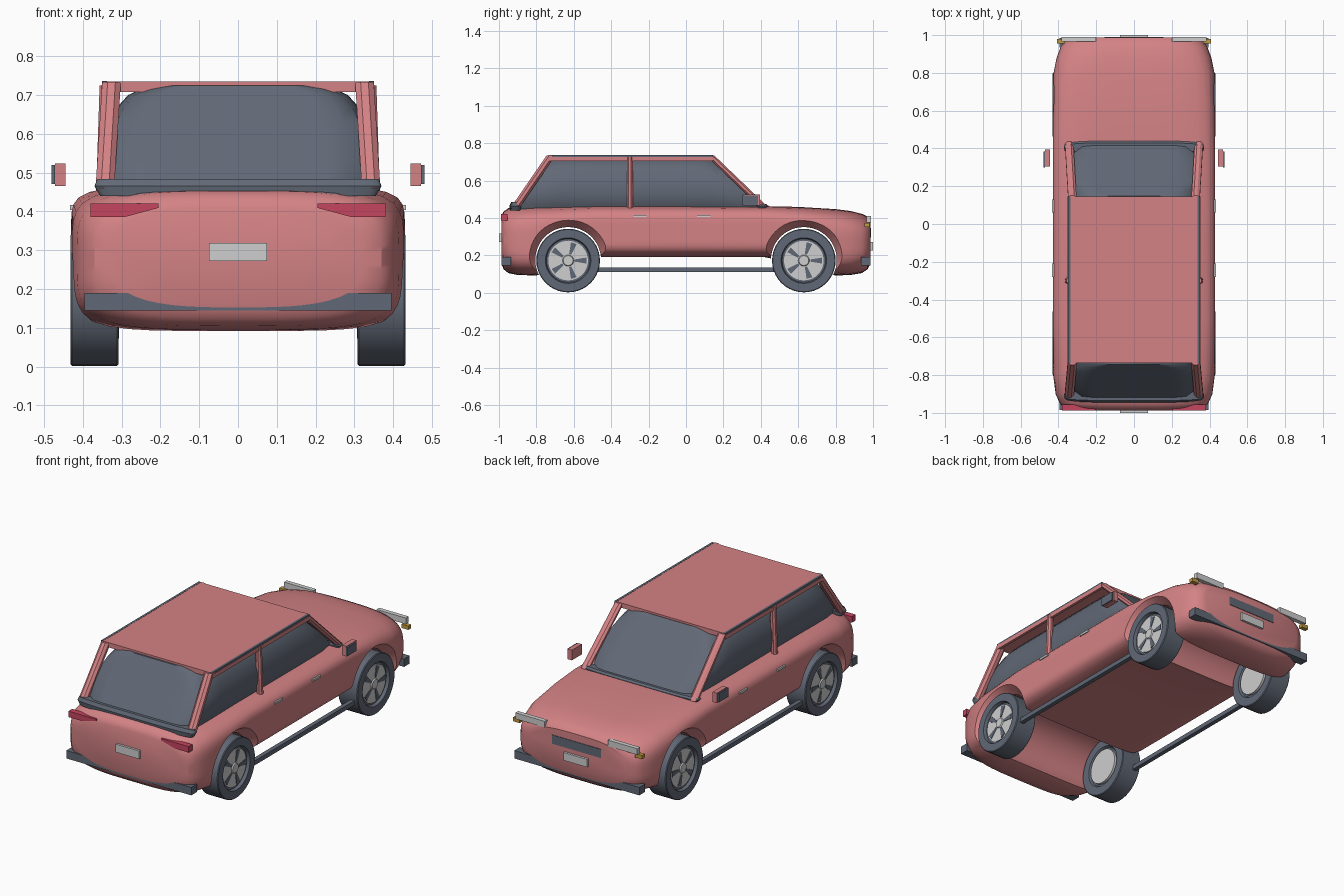
import bpy, bmesh
from math import sin, cos, pi, radians
from mathutils import Vector

cube = bpy.data.objects.get("Cube")
if cube:
    bpy.data.objects.remove(cube, do_unlink=True)


def material(name, r, g, b):
    m = bpy.data.materials.new(name)
    m.use_nodes = True
    m.diffuse_color = (r, g, b, 1)
    m.node_tree.nodes["Principled BSDF"].inputs["Base Color"].default_value = (r, g, b, 1)
    return m


PINK = material("rose paint", 0.66, 0.225, 0.235)
GREY = material("slate grey", 0.12, 0.14, 0.18)
SILVER = material("light grey", 0.62, 0.62, 0.62)
RED = material("lamp red", 0.56, 0.06, 0.115)
AMBER = material("amber", 0.55, 0.32, 0.05)


def finish(name, bm, mat, smooth=True):
    bmesh.ops.recalc_face_normals(bm, faces=bm.faces)
    me = bpy.data.meshes.new(name)
    bm.to_mesh(me)
    bm.free()
    me.materials.append(mat)
    ob = bpy.data.objects.new(name, me)
    bpy.context.collection.objects.link(ob)
    if smooth:
        smooth_edges(ob)
    return ob


def smooth_edges(ob):
    bpy.ops.object.select_all(action='DESELECT')
    bpy.context.view_layer.objects.active = ob
    ob.select_set(True)
    bpy.ops.object.shade_smooth_by_angle(angle=radians(32))


def loft(name, rings, mat):
    """Skin a list of equal point rings and cap both ends."""
    bm = bmesh.new()
    loops = [[bm.verts.new(p) for p in ring] for ring in rings]
    n = len(loops[0])
    for a, b in zip(loops, loops[1:]):
        for i in range(n):
            j = (i + 1) % n
            bm.faces.new((a[i], a[j], b[j], b[i]))
    bm.faces.new(loops[0])
    bm.faces.new(loops[-1])
    return finish(name, bm, mat)


def oval(hu, hv, power, n=64):
    """Rounded rectangle as a superellipse."""
    pts = []
    for i in range(n):
        c, s = cos(2 * pi * i / n), sin(2 * pi * i / n)
        k = (abs(c) ** power + abs(s) ** power) ** (-1 / power)
        pts.append((hu * c * k, hv * s * k))
    return pts


def box(name, x, y, z, mat):
    bm = bmesh.new()
    bmesh.ops.create_cube(bm, size=1)
    for v in bm.verts:
        v.co = [lo + (c + 0.5) * (hi - lo) for c, (lo, hi) in zip(v.co, (x, y, z))]
    return finish(name, bm, mat, False)


def pair(name, x, y, z, mat):
    box("left_" + name, x, y, z, mat)
    box("right_" + name, (-x[1], -x[0]), y, z, mat)


def lathe_x(name, profile, cy, cz, mat, n=40):
    """Turn (x, radius) pairs around an axis along x."""
    return loft(name, [[(x, cy + r * cos(2 * pi * i / n), cz + r * sin(2 * pi * i / n))
                        for i in range(n)] for x, r in profile], mat)


def post(name, a, b, r, mat, n=8):
    """Straight bar between two points, with level ends."""
    turn = [(r * cos(pi * (2 * i + 1) / n), r * sin(pi * (2 * i + 1) / n)) for i in range(n)]
    return loft(name, [[Vector(p) + Vector((u, v, 0)) for u, v in turn] for p in (a, b)], mat)


# Body shell: y, half width, bottom, top, squareness
sections = [
    (-0.987, 0.325, 0.155, 0.41, 3), (-0.975, 0.37, 0.125, 0.435, 3.4),
    (-0.95, 0.393, 0.105, 0.452, 3.8), (-0.90, 0.415, 0.095, 0.459, 4.2),
    (-0.80, 0.428, 0.092, 0.463, 5), (-0.50, 0.43, 0.19, 0.465, 6),
    (0.0, 0.43, 0.19, 0.465, 6), (0.42, 0.43, 0.19, 0.463, 6),
    (0.60, 0.43, 0.155, 0.459, 5.2), (0.80, 0.426, 0.092, 0.447, 4.4),
    (0.88, 0.41, 0.095, 0.437, 3.8), (0.94, 0.387, 0.105, 0.422, 3.4),
    (0.97, 0.362, 0.125, 0.408, 3.2), (0.987, 0.32, 0.155, 0.388, 3)]
body = loft("body", [[(u, y, (lo + hi) / 2 + v) for u, v in oval(w, (hi - lo) / 2, p)]
                     for y, w, lo, hi, p in sections], PINK)

# Wheel arches cut across the body, flaring outwards
AXLE, HUB = 0.63, 0.172
for y in (-AXLE, AXLE):
    cutter = lathe_x("arch_cutter", [(-0.6, 0.215), (-0.43, 0.215), (-0.375, 0.176),
                                     (0.375, 0.176), (0.43, 0.215), (0.6, 0.215)],
                     y, 0.175, PINK, 48)
    cutter.hide_render = True
    mod = body.modifiers.new("arch", 'BOOLEAN')
    mod.operation, mod.solver, mod.object = 'DIFFERENCE', 'EXACT', cutter
    bpy.context.view_layer.objects.active = body
    bpy.ops.object.modifier_apply(modifier=mod.name)
    bpy.data.objects.remove(cutter, do_unlink=True)
smooth_edges(body)

# Cabin glass: height and half width, with sloping front and rear
rings = []
for z, w in [(0.44, 0.315), (0.48, 0.338), (0.53, 0.347), (0.58, 0.344), (0.63, 0.33),
             (0.67, 0.31), (0.70, 0.283), (0.715, 0.25), (0.724, 0.20)]:
    front, rear = 0.43 - 1.07 * (z - 0.46), -0.935 + 0.72 * (z - 0.46)
    rings.append([(u, (front + rear) / 2 + v, z)
                  for u, v in oval(w, (front - rear) / 2, 12)])
loft("cabin_glass", rings, GREY)

# Curved ledges below the windscreen and rear window
for name, y, depth, top in (("windscreen_ledge", 0.405, 0.035, 0.474),
                            ("rear_window_ledge", -0.91, 0.035, 0.484)):
    loft(name, [[(u, y + v, z) for u, v in oval(w, depth * k, 4)]
                for z, w, k in ((0.44, 0.355, 0.9), (0.465, 0.37, 1), (top, 0.362, 0.7))], GREY)

# Roof, rails, gutters and pillars
box("roof", (-0.337, 0.337), (-0.735, 0.145), (0.708, 0.735), PINK)
pair("roof_rail", (0.337, 0.352), (-0.735, 0.145), (0.703, 0.726), PINK)
pair("roof_gutter", (0.337, 0.35), (-0.735, 0.145), (0.726, 0.736), GREY)
for side, s in (("left", 1), ("right", -1)):
    post(side + "_windscreen_pillar", (s * 0.343, 0.415, 0.46), (s * 0.326, 0.13, 0.733), 0.024, PINK)
    post(side + "_rear_pillar", (s * 0.343, -0.91, 0.46), (s * 0.326, -0.722, 0.733), 0.026, PINK)
    post(side + "_door_pillar", (s * 0.349, -0.3, 0.45), (s * 0.34, -0.3, 0.725), 0.018, PINK)

# Wheels
for side, s in (("left", 1), ("right", -1)):
    for end, y in (("front", AXLE), ("rear", -AXLE)):
        name = side + "_" + end
        lathe_x(name + "_tyre", [(s * x, r) for x, r in (
            (0.32, 0.11), (0.308, 0.118), (0.308, 0.166), (0.312, 0.17),
            (0.428, 0.17), (0.432, 0.166), (0.432, 0.122), (0.415, 0.116))], y, HUB, GREY)
        lathe_x(name + "_rim", [(s * x, r) for x, r in (
            (0.307, 0.1), (0.42, 0.106), (0.42, 0.03), (0.426, 0.026))], y, HUB, SILVER)
        # Five dark openings between the spokes
        for k in range(5):
            a = 2 * pi * k / 5
            shape = [(0.035, -0.006), (0.098, -0.016), (0.098, 0.016), (0.035, 0.006)]
            loft(name + "_rim_slot", [[(s * x, y + r * cos(a) - t * sin(a),
                                        HUB + r * sin(a) + t * cos(a)) for r, t in shape]
                                      for x in (0.416, 0.423)], GREY)

# Sills, door handles and mirrors
pair("sill_bar", (0.385, 0.41), (-0.52, 0.52), (0.11, 0.135), GREY)
for y in (-0.245, 0.095):
    pair("door_handle", (0.41, 0.433), (y - 0.035, y + 0.035), (0.404, 0.416), SILVER)
pair("mirror", (0.445, 0.472), (0.305, 0.395), (0.466, 0.524), PINK)
pair("mirror_cap", (0.472, 0.48), (0.3, 0.385), (0.47, 0.52), GREY)

# Bumpers and number plates
for end, s in (("front", 1), ("rear", -1)):
    box(end + "_bumper", (-0.395, 0.395), sorted((s * 0.935, s * 0.986)), (0.145, 0.19), GREY)
box("front_number_plate", (-0.075, 0.075), (0.98, 1.0), (0.225, 0.27), SILVER)
box("rear_number_plate", (-0.075, 0.075), (-1.0, -0.98), (0.272, 0.318), SILVER)

# Grille and lamps
box("grille", (-0.155, 0.155), (0.98, 0.99), (0.295, 0.345), GREY)
pair("headlamp", (0.2, 0.385), (0.965, 0.99), (0.375, 0.41), SILVER)
pair("indicator", (0.365, 0.408), (0.955, 0.98), (0.352, 0.374), AMBER)
for side, s in (("left", 1), ("right", -1)):
    outline = [(0.205, 0.42), (0.205, 0.409), (0.29, 0.386), (0.38, 0.386), (0.38, 0.42)]
    loft(side + "_tail_lamp", [[(s * x, y, z) for x, z in outline] for y in (-0.988, -0.955)], RED)
